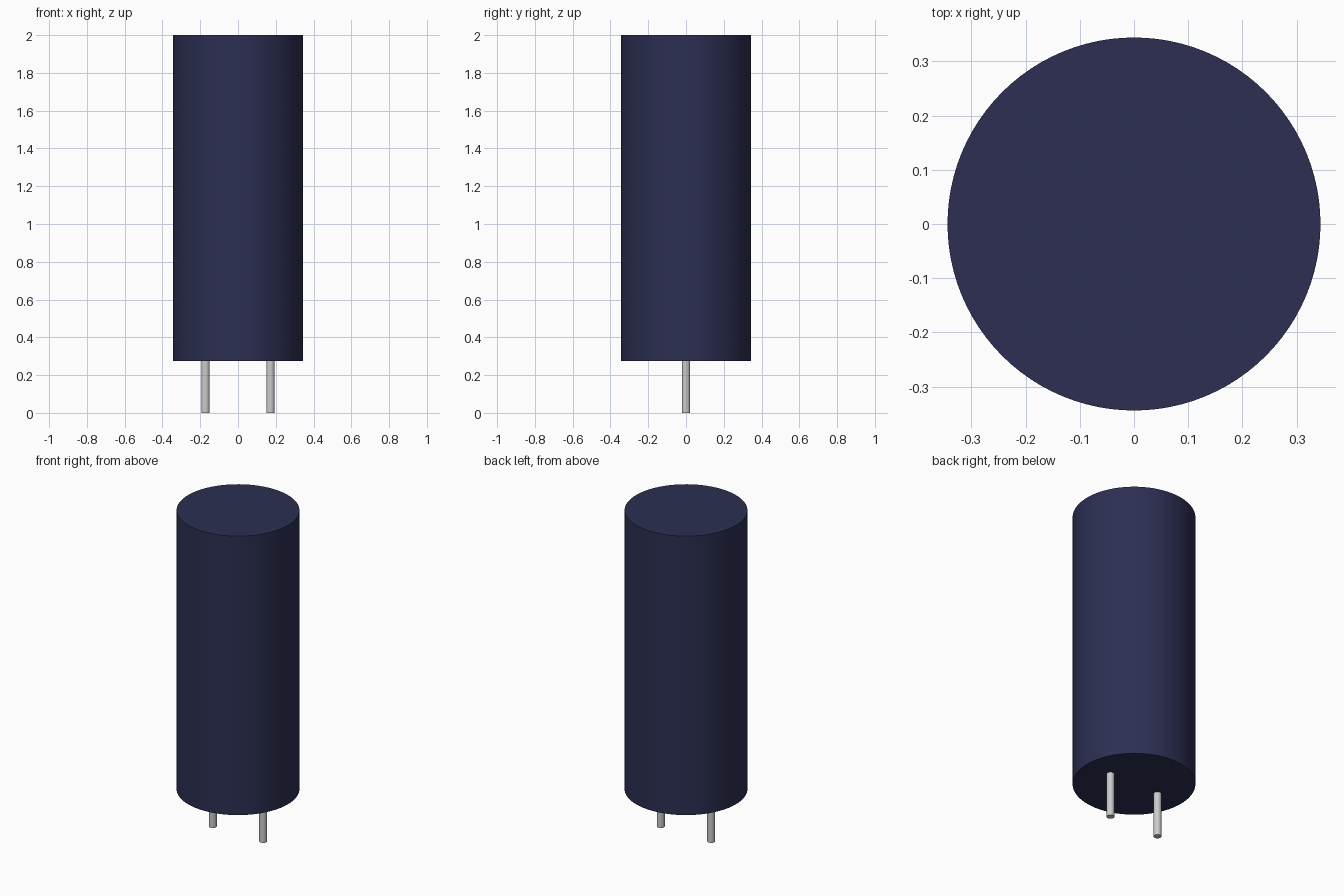
import bpy
import math

if "Cube" in bpy.data.objects:
    bpy.data.objects.remove(bpy.data.objects["Cube"])


def cylinder(name, radius, z0, z1, x=0.0, sides=64):
    """Upright smooth cylinder with sharp rims."""
    bpy.ops.mesh.primitive_cylinder_add(
        vertices=sides, radius=radius, depth=z1 - z0, location=(x, 0, (z0 + z1) / 2))
    ob = bpy.context.object
    ob.name = name
    bpy.ops.object.shade_smooth_by_angle(angle=math.radians(30))
    return ob


# Dark blue can
navy = bpy.data.materials.new("navy_sleeve")
navy.diffuse_color = (0.025, 0.028, 0.085, 1)
navy.use_nodes = True
navy.node_tree.nodes["Principled BSDF"].inputs["Base Color"].default_value = navy.diffuse_color
body = cylinder("body", 0.344, 0.276, 2.0, sides=96)
body.data.materials.append(navy)

# Two metal lead pins below the can
for side, x in (("left", -0.172), ("right", 0.172)):
    cylinder(side + "_pin", 0.022, 0.0, 0.276, x, sides=32)
